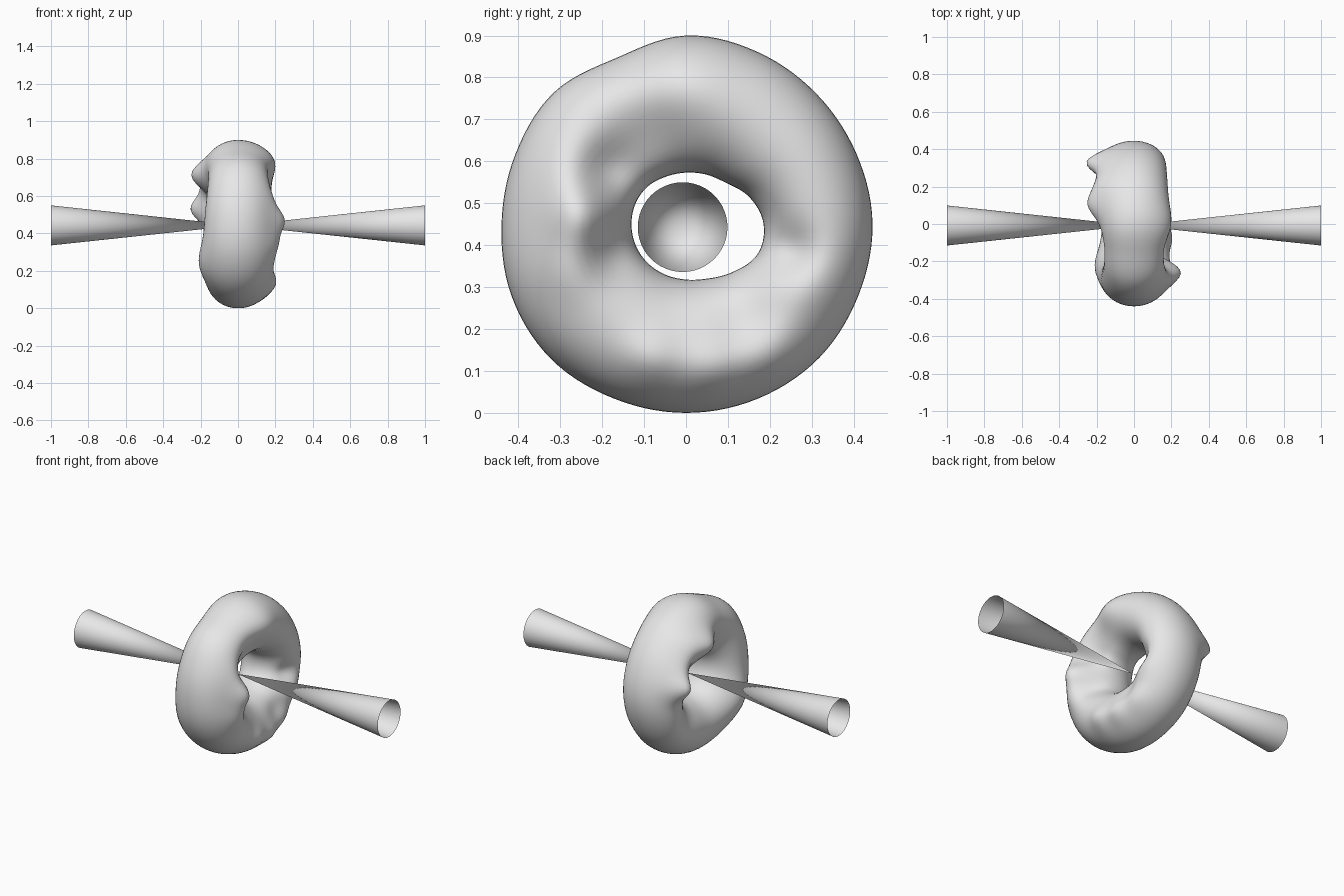
import bpy, bmesh, math

cube = bpy.data.objects.get("Cube")
if cube:
    bpy.data.objects.remove(cube, do_unlink=True)

CENTER_Z = 0.45


def make_material(name, color):
    mat = bpy.data.materials.new(name)
    mat.use_nodes = True
    mat.diffuse_color = color
    mat.node_tree.nodes["Principled BSDF"].inputs["Base Color"].default_value = color
    return mat


grey = make_material("plain grey", (0.8, 0.8, 0.8, 1))


def loop_value(values, turn):
    """Smooth closed interpolation of evenly spaced values, turn in 0..1."""
    n = len(values)
    i, t = divmod(turn * n, 1)
    a, b, c, d = (values[(int(i) + k) % n] for k in (-1, 0, 1, 2))
    return b + 0.5 * t * (c - a + t * (2*a - 5*b + 4*c - d + t * (3*(b - c) + d - a)))


# Ring measures, counted from the back (+y) upwards and around
OUTER = [.445, .44, .44, .445, .45, .43, .445, .44,
         .44, .45, .455, .45, .45, .45, .45, .445]
INNER = [.185, .165, .138, .128, .123, .123, .128, .13,
         .13, .13, .13, .13, .132, .14, .16, .185]
LEFT_DEPTH = [.17, .18, .19, .18, .18, .19, .175, .16]
RIGHT_DEPTH = [.18, .19, .18, .17, .18, .19, .17, .18]

# Lumps and hollows on each side: y, z, height, spread
LEFT_LUMPS = [
    (-.24, .47, .075, .06), (-.27, .35, .03, .06), (-.27, .58, .02, .06),
    (-.1, .64, -.05, .08), (-.19, .57, -.05, .05), (-.17, .38, -.04, .05),
    (.25, .39, -.04, .04), (.28, .3, .015, .06), (.14, .22, -.02, .05),
    (-.08, .12, .03, .05), (.06, .1, .03, .05), (.2, .13, .03, .06),
    (0, .8, .02, .08),
]
RIGHT_LUMPS = [
    (.34, .53, .075, .05), (.31, .63, .025, .06), (.1, .71, .06, .06),
    (.22, .75, .03, .06), (.2, .58, -.03, .05), (-.23, .25, .02, .08),
    (-.1, .62, -.03, .08), (.2, .3, -.02, .07),
]


def lump_height(lumps, y, z):
    return sum(h * math.exp(-((y - cy)**2 + (z - cz)**2) / (2 * s * s))
               for cy, cz, h, s in lumps)


# Lumpy ring around the x axis
AROUND, SECTION = 112, 48
bm = bmesh.new()
rings = []
for i in range(AROUND):
    turn = i / AROUND
    angle = math.tau * turn
    outer, inner = loop_value(OUTER, turn), loop_value(INNER, turn)
    ring = []
    for j in range(SECTION):
        a = math.tau * j / SECTION
        radius = (outer + inner) / 2 + (outer - inner) / 2 * math.cos(a)
        y = radius * math.cos(angle)
        z = CENTER_Z + radius * math.sin(angle)
        on_left = math.sin(a) > 0
        depth = loop_value(LEFT_DEPTH if on_left else RIGHT_DEPTH, turn)
        depth += lump_height(LEFT_LUMPS if on_left else RIGHT_LUMPS, y, z)
        ring.append(bm.verts.new((math.sin(a) * depth, y, z)))
    rings.append(ring)
for i in range(AROUND):
    r, s = rings[i], rings[(i + 1) % AROUND]
    for j in range(SECTION):
        k = (j + 1) % SECTION
        bm.faces.new((r[j], s[j], s[k], r[k]))
bmesh.ops.recalc_face_normals(bm, faces=bm.faces)
for face in bm.faces:
    face.smooth = True
mesh = bpy.data.meshes.new("lumpy_ring")
bm.to_mesh(mesh)
bm.free()
mesh.materials.append(grey)
bpy.context.collection.objects.link(bpy.data.objects.new("lumpy_ring", mesh))

# Two open cones meeting tip to tip at the ring's centre
for name, side in (("left_cone", 1), ("right_cone", -1)):
    bpy.ops.mesh.primitive_cone_add(
        vertices=48, radius1=0.107, radius2=0, depth=1, end_fill_type='NOTHING',
        location=(side * 0.5, -0.008, 0.443), rotation=(0, -side * math.pi / 2, 0))
    cone = bpy.context.object
    cone.name = name
    cone.data.materials.append(grey)
    bpy.ops.object.shade_smooth_by_angle(angle=math.radians(40))
